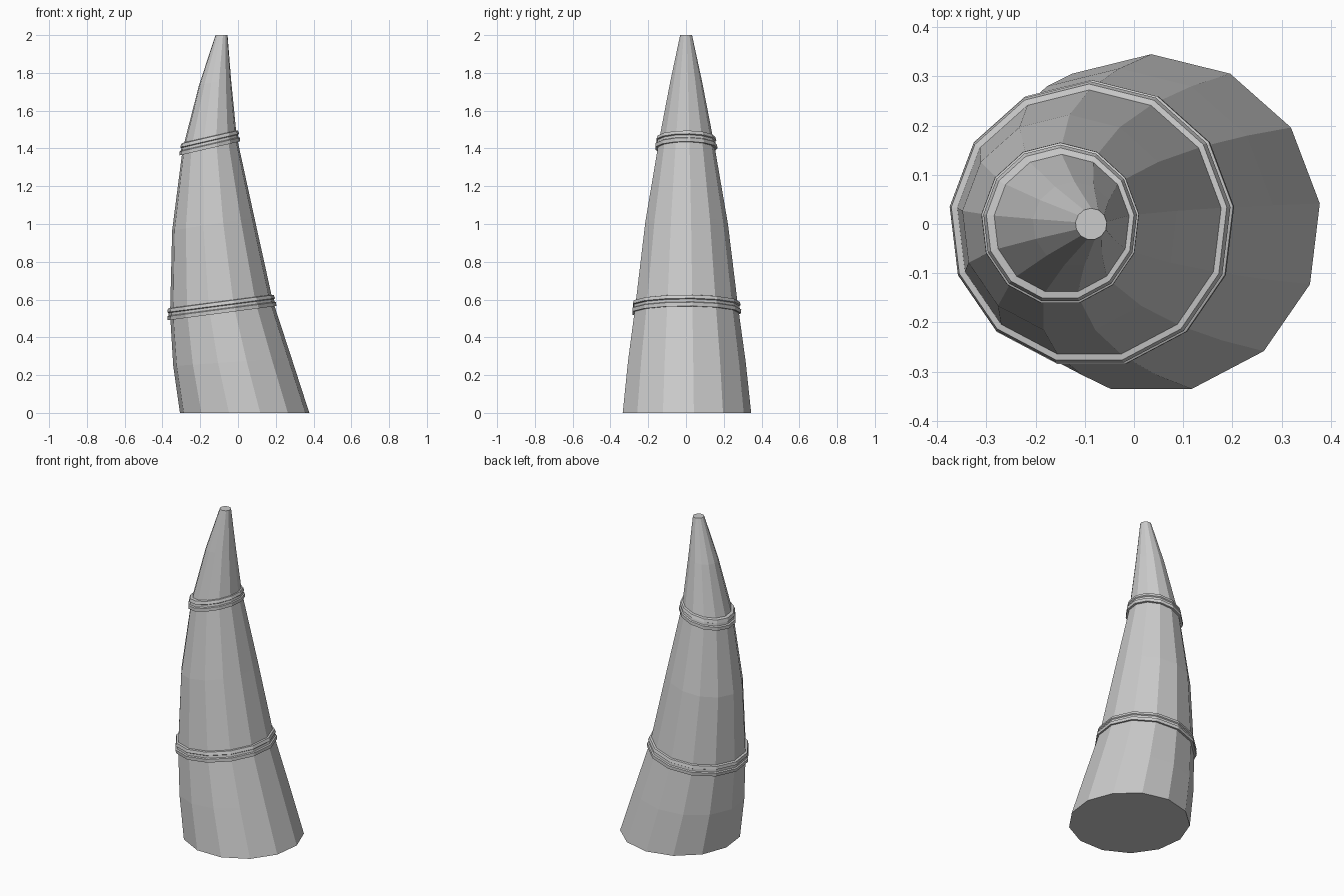
import bpy, bmesh, math

cube = bpy.data.objects.get("Cube")
if cube:
    bpy.data.objects.remove(cube, do_unlink=True)

SIDES = 13

mat = bpy.data.materials.new("horn_grey")
mat.use_nodes = True
grey = (0.6, 0.6, 0.6, 1)
mat.diffuse_color = grey
mat.node_tree.nodes["Principled BSDF"].inputs["Base Color"].default_value = grey


def section(bm, cx, cz, r, tilt):
    """Ring of vertices around (cx, 0, cz), raised by tilt towards +x."""
    t = math.radians(tilt)
    ring = []
    for i in range(SIDES):
        a = math.pi / 2 + 2 * math.pi * i / SIDES
        x, y = r * math.cos(a), r * math.sin(a)
        ring.append(bm.verts.new((cx + x * math.cos(t), y, cz + x * math.sin(t))))
    return ring


def loft(name, sections, closed=False):
    """Skin the sections; cap the ends, or join last to first if closed."""
    bm = bmesh.new()
    rings = [section(bm, *s) for s in sections]
    pairs = list(zip(rings, rings[1:]))
    if closed:
        pairs.append((rings[-1], rings[0]))
    else:
        bm.faces.new(rings[0])
        bm.faces.new(rings[-1])
    for low, high in pairs:
        for i in range(SIDES):
            j = (i + 1) % SIDES
            bm.faces.new((low[i], low[j], high[j], high[i]))
    bmesh.ops.recalc_face_normals(bm, faces=bm.faces)
    mesh = bpy.data.meshes.new(name)
    bm.to_mesh(mesh)
    bm.free()
    mesh.materials.append(mat)
    obj = bpy.data.objects.new(name, mesh)
    bpy.context.collection.objects.link(obj)
    return obj


# Curved horn: centre x, centre z, radius, tilt in degrees
loft("horn_body", [
    (0.035, 0, 0.345, 0),
    (-0.03, 0.27, 0.316, 4),
    (-0.088, 0.56, 0.276, 7.5),
    (-0.131, 1.0, 0.222, 9),
    (-0.15, 1.43, 0.148, 13),
    (-0.121, 1.75, 0.086, 8),
    (-0.087, 2.0, 0.032, 0),
])

# Band profile: height along the horn, distance out from its surface
BAND = [(-0.032, -0.02), (-0.032, 0.012), (-0.012, 0.015), (-0.008, 0.008),
        (0.006, 0.008), (0.01, 0.015), (0.028, 0.012), (0.034, -0.02)]


def band(name, cx, cz, r, tilt, lean, taper):
    loft(name, [(cx + lean * h, cz + h, r - taper * h + out, tilt)
                for h, out in BAND], closed=True)


band("lower_band", -0.088, 0.56, 0.276, 7.5, -0.12, 0.13)
band("upper_band", -0.15, 1.432, 0.148, 13, 0, 0.18)
